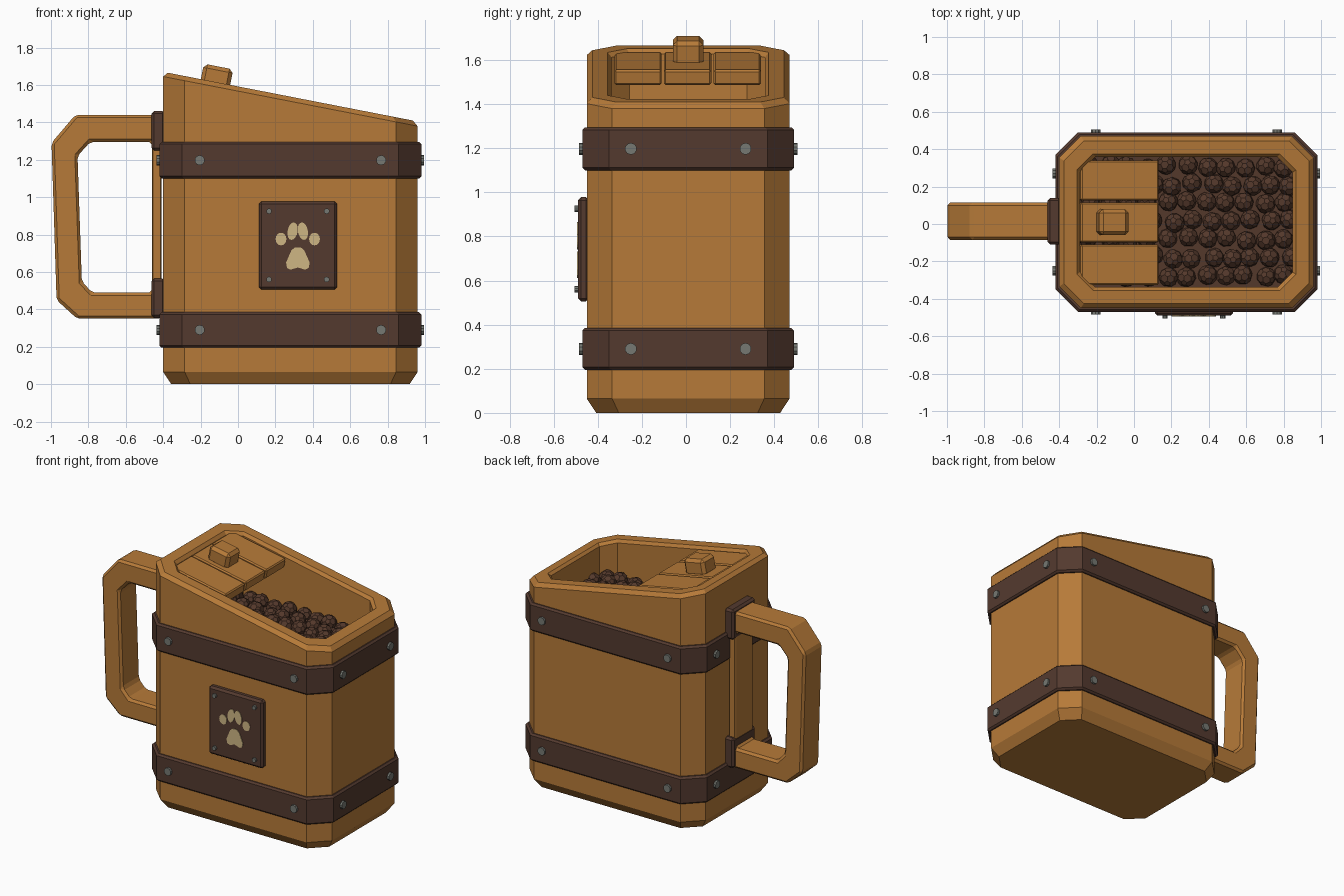
import bpy, bmesh, math, random
from mathutils import Vector, Matrix

random.seed(4)
old = bpy.data.objects.get("Cube")
if old:
    bpy.data.objects.remove(old, do_unlink=True)


def material(name, rgb):
    m = bpy.data.materials.new(name)
    m.use_nodes = True
    m.diffuse_color = (*rgb, 1)
    m.node_tree.nodes["Principled BSDF"].inputs["Base Color"].default_value = (*rgb, 1)
    return m


WOOD = material("warm_wood", (0.47, 0.195, 0.04))
DARK = material("dark_brown", (0.088, 0.042, 0.028))
KIBBLE = material("kibble_brown", (0.088, 0.040, 0.024))
METAL = material("grey_metal", (0.18, 0.19, 0.17))
CREAM = material("cream", (0.62, 0.47, 0.23))

CX, CY = 0.28, 0.01          # middle of the container
HX, HY, CUT = 0.68, 0.46, 0.115
SLOPE = 0.195
TILT = math.atan(SLOPE)


def rim(x):
    return 1.67 - SLOPE * (x + 0.4)


def finish(name, bm, mat, bevel=0):
    bmesh.ops.recalc_face_normals(bm, faces=bm.faces)
    mesh = bpy.data.meshes.new(name)
    bm.to_mesh(mesh)
    bm.free()
    mesh.materials.append(mat)
    ob = bpy.data.objects.new(name, mesh)
    bpy.context.collection.objects.link(ob)
    if bevel:
        mod = ob.modifiers.new("bevel", "BEVEL")
        mod.width = bevel
        mod.segments = 1
    return ob


def octagon(inset):
    a, b, c = HX - inset, HY - inset, CUT - 0.3 * inset
    quarter = [(a, b - c), (a - c, b)]
    pts = quarter + [(-x, y) for x, y in reversed(quarter)]
    pts += [(-x, -y) for x, y in pts]
    return [(CX + x, CY + y) for x, y in pts]


def loft(name, rings, mat, closed=False):
    """Join octagon rings; a ring is (inset, height, follows_slope)."""
    bm = bmesh.new()
    loops = []
    for inset, h, sloped in rings:
        loops.append([bm.verts.new((x, y, h + (rim(x) if sloped else 0)))
                      for x, y in octagon(inset)])
    pairs = list(zip(loops, loops[1:]))
    if closed:
        pairs.append((loops[-1], loops[0]))
    else:
        bm.faces.new(loops[0])
        bm.faces.new(loops[-1])
    for p, q in pairs:
        for i in range(8):
            j = (i + 1) % 8
            bm.faces.new((p[i], p[j], q[j], q[i]))
    return finish(name, bm, mat)


def box(name, lo, hi, mat, bevel, tilt=0):
    lo, hi = Vector(lo), Vector(hi)
    size = hi - lo
    bm = bmesh.new()
    bmesh.ops.create_cube(bm, size=1, matrix=Matrix.Diagonal((*size, 1)))
    ob = finish(name, bm, mat, bevel)
    ob.location = (lo + hi) / 2
    ob.rotation_euler.y = tilt
    return ob


def prism(bm, pts, y0, y1):
    """Extrude an (x, z) outline between two y positions."""
    f = bm.faces.new([bm.verts.new((x, y0, z)) for x, z in pts])
    ext = bmesh.ops.extrude_face_region(bm, geom=[f])
    moved = [v for v in ext["geom"] if isinstance(v, bmesh.types.BMVert)]
    bmesh.ops.translate(bm, vec=(0, y1 - y0, 0), verts=moved)


def rivet(name, pos, normal, radius, length):
    bm = bmesh.new()
    turn = Vector(normal).to_track_quat("Z", "Y").to_matrix().to_4x4()
    bmesh.ops.create_cone(bm, cap_ends=True, segments=10, radius1=radius, radius2=radius,
                          depth=length, matrix=Matrix.Translation(pos) @ turn)
    finish(name, bm, METAL)


# Hollow container with sloping rim
loft("container", [(0.043, 0, False), (0, 0.065, False), (0, -0.025, True),
                   (0.025, 0, True), (0.095, 0, True), (0.112, -0.02, True),
                   (0.112, 1.18, False)], WOOD)
loft("kibble_bed", [(0.108, 1.17, False), (0.108, 1.2, False)], KIBBLE)

# Bands with rivets on all four sides
for label, z0, z1 in (("lower", 0.195, 0.385), ("upper", 1.10, 1.295)):
    e = 0.012
    loft(label + "_band", [(0.01, z0, False), (-0.008, z0, False), (-0.02, z0 + e, False),
                           (-0.02, z1 - e, False), (-0.008, z1, False), (0.01, z1, False)],
         DARK, closed=True)
    z = (z0 + z1) / 2
    for s in (-1, 1):
        for t in (-1, 1):
            rivet(label + "_band_rivet", (CX + t * 0.485, CY + s * (HY + 0.02), z),
                  (0, s, 0), 0.027, 0.03)
            rivet(label + "_band_rivet", (CX + s * (HX + 0.02), CY + t * 0.26, z),
                  (s, 0, 0), 0.027, 0.03)

# Kibble pieces in staggered rows
bm = bmesh.new()
for row in range(7):
    for col in range(11):
        x = -0.24 + col * 0.104 + (row % 2) * 0.035 + random.uniform(-0.012, 0.012)
        y = -0.275 + row * 0.097 + random.uniform(-0.012, 0.012)
        spin = Matrix.Rotation(random.uniform(0, 6), 4, Vector((random.random(), random.random(), 1)))
        piece = bmesh.new()
        bmesh.ops.create_icosphere(piece, subdivisions=1, radius=0.06)
        bmesh.ops.bevel(piece, geom=piece.verts[:], offset=0.02, segments=1, affect="VERTICES")
        place = Matrix.Translation((x, y, 1.205 + random.uniform(-0.01, 0.015)))
        bmesh.ops.transform(piece, matrix=place @ spin, verts=piece.verts)
        part = bpy.data.meshes.new("kibble_piece")
        piece.to_mesh(part)
        piece.free()
        bm.from_mesh(part)
        bpy.data.meshes.remove(part)
finish("kibble", bm, KIBBLE)

# Lid planks and knob, lying along the slope
mid = -0.082
top = rim(mid) - 0.012
for i, y in enumerate((-0.325, -0.1, 0.125)):
    box("lid_plank_%d" % (i + 1), (-0.295, y, top - 0.07), (0.131, y + 0.215, top),
        WOOD, 0.008, TILT)
kx = -0.115
box("lid_knob", (kx - 0.08, -0.06, rim(kx) - 0.03), (kx + 0.08, 0.08, rim(kx) + 0.085),
    WOOD, 0.02, TILT)

# Handle loop with its mounting strip
outer = [(-0.41, 1.44), (-0.87, 1.44), (-0.997, 1.29), (-0.97, 0.45), (-0.86, 0.35), (-0.41, 0.35)]
inner = [(-0.46, 1.295), (-0.79, 1.295), (-0.858, 1.22), (-0.835, 0.55), (-0.78, 0.49), (-0.46, 0.49)]
bm = bmesh.new()
rings = [[bm.verts.new((x, y, z)) for x, z in pts]
         for pts, y in ((outer, -0.085), (outer, 0.115), (inner, 0.115), (inner, -0.085))]
for p, q in zip(rings, rings[1:] + rings[:1]):
    for i in range(6):
        j = (i + 1) % 6
        bm.faces.new((p[i], p[j], q[j], q[i]))
finish("handle", bm, WOOD, 0.015)
for label, z in (("lower", 0.355), ("upper", 1.25)):
    box(label + "_handle_bracket", (-0.462, -0.11, z), (-0.39, 0.14, z + 0.21), DARK, 0.014)

# Front plate with four small rivets
box("front_plate", (0.112, -0.49, 0.505), (0.53, -0.44, 0.978), DARK, 0.014)
for x in (0.166, 0.474):
    for z in (0.56, 0.925):
        rivet("plate_rivet", (x, -0.493, z), (0, -1, 0), 0.015, 0.024)

# Painted paw print
bm = bmesh.new()
for x, z, rx, rz, lean in ((0.23, 0.776, 0.029, 0.034, 0), (0.292, 0.818, 0.027, 0.047, 0.006),
                           (0.347, 0.818, 0.027, 0.047, -0.006), (0.409, 0.776, 0.029, 0.034, 0)):
    ring = [i * math.tau / 16 for i in range(16)]
    prism(bm, [(x + rx * math.cos(a) + lean * math.sin(a), z + rz * math.sin(a)) for a in ring],
          -0.488, -0.494)
half = [(0.015, 0.732), (0.035, 0.715), (0.063, 0.65), (0.058, 0.622), (0.04, 0.612), (0, 0.624)]
prism(bm, [(0.32 + x, z) for x, z in half] + [(0.32 - x, z) for x, z in reversed(half[:-1])],
      -0.488, -0.494)
finish("paw_print", bm, CREAM)
